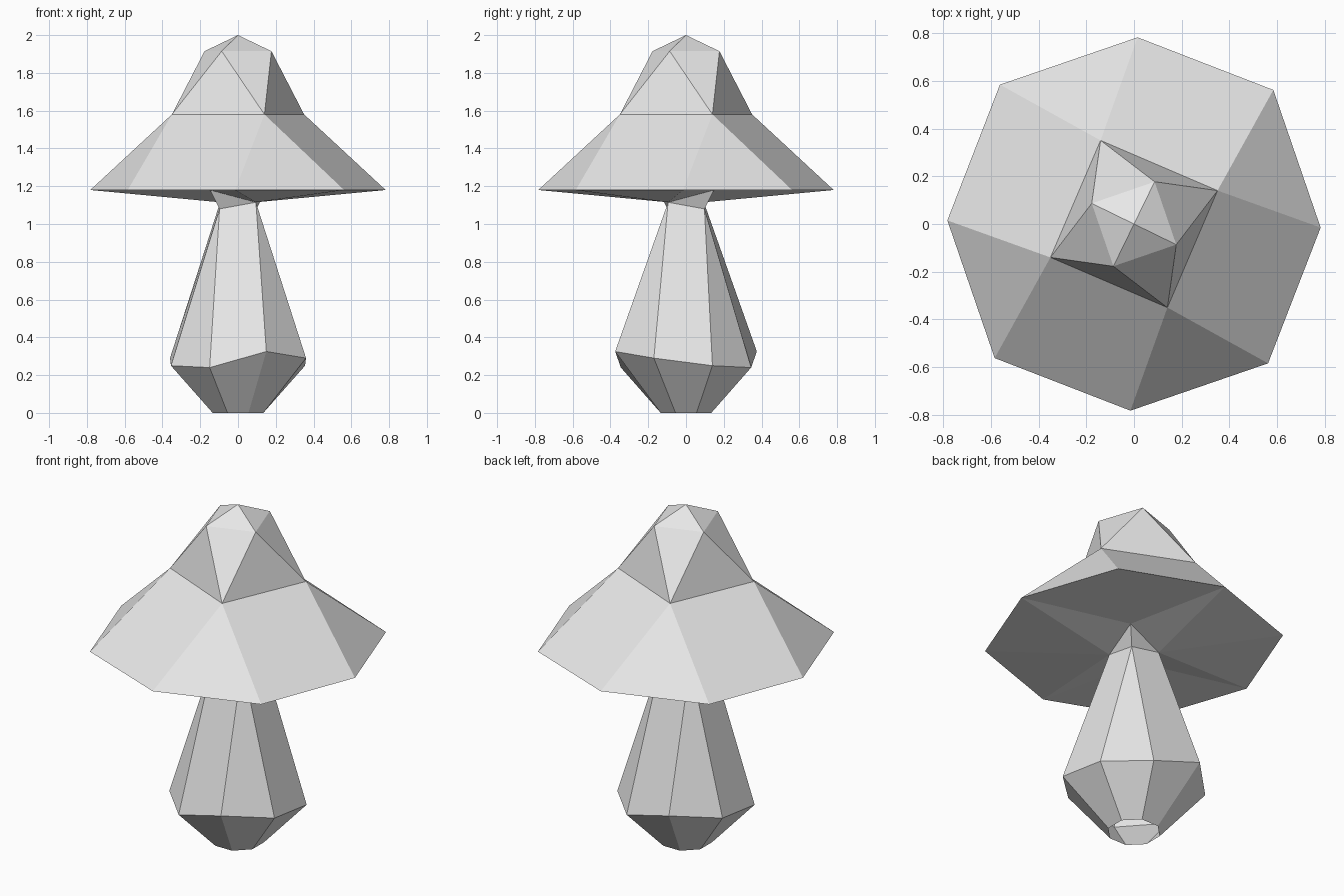
import bpy
import bmesh
from math import cos, sin, radians

cube = bpy.data.objects.get("Cube")
if cube:
    bpy.data.objects.remove(cube, do_unlink=True)

# Single pale material
pale = bpy.data.materials.new("pale_grey")
pale.use_nodes = True
COLOUR = (0.8, 0.8, 0.8, 1)
pale.diffuse_color = COLOUR
pale.node_tree.nodes["Principled BSDF"].inputs["Base Color"].default_value = COLOUR


def ring(bm, count, start, radii, heights):
    """Ring of vertices; radii and heights repeat around it."""
    verts = []
    for i in range(count):
        a = radians(start + 360 * i / count)
        r, z = radii[i % len(radii)], heights[i % len(heights)]
        verts.append(bm.verts.new((r * cos(a), r * sin(a), z)))
    return verts


def half_turn_ring(bm, points):
    """Ring from half its points, completed by a half turn about z."""
    turned = [(-x, -y, z) for x, y, z in points]
    return [bm.verts.new(p) for p in points + turned]


def finish(bm, name):
    mesh = bpy.data.meshes.new(name)
    bm.to_mesh(mesh)
    bm.free()
    mesh.materials.append(pale)
    obj = bpy.data.objects.new(name, mesh)
    bpy.context.collection.objects.link(obj)


# Points shared by the cap's underside and the stem's flared top
GILL_RADII, GILL_HEIGHTS = [0.21, 0.134], [1.18, 1.115]

# Cap: underside, wide brim, twisted crown and pointed tip
bm = bmesh.new()
gill = ring(bm, 4, 45, GILL_RADII, GILL_HEIGHTS)
rim = ring(bm, 8, -1.1, [0.782, 0.81], [1.18])
shoulder = ring(bm, 4, 21.8, [0.377], [1.58])
crown = ring(bm, 4, -26, [0.197], [1.915])
tip = bm.verts.new((0, 0, 2))
for j in range(4):
    n = (j + 1) % 4
    a, b, c = rim[2 * j], rim[2 * j + 1], rim[2 * n]
    # underside
    bm.faces.new((b, a, gill[j]))
    bm.faces.new((c, b, gill[j]))
    bm.faces.new((c, gill[j], gill[n]))
    # brim
    bm.faces.new((a, b, shoulder[j]))
    bm.faces.new((b, c, shoulder[n], shoulder[j]))
    # crown and tip
    bm.faces.new((shoulder[j], crown[n], crown[j]))
    bm.faces.new((shoulder[j], shoulder[n], crown[n]))
    bm.faces.new((crown[j], crown[n], tip))
finish(bm, "cap")

# Stem: open foot, uneven belly, narrow neck and two flares under the cap
bm = bmesh.new()
foot = ring(bm, 8, 202.5, [0.145], [0])
belly = half_turn_ring(bm, [(-0.355, -0.14, 0.25), (-0.15, -0.345, 0.24),
                            (0.15, -0.375, 0.325), (0.36, -0.17, 0.29)])
neck = ring(bm, 4, 225, [0.138, 0.134], [1.08, 1.115])
flare = ring(bm, 2, 225, GILL_RADII[:1], GILL_HEIGHTS[:1])
for i in range(8):
    n = (i + 1) % 8
    bm.faces.new((foot[i], foot[n], belly[n], belly[i]))
for j in range(4):
    n = (j + 1) % 4
    bm.faces.new((belly[2 * j], belly[2 * j + 1], neck[j]))
    bm.faces.new((belly[2 * j + 1], belly[2 * n], neck[n], neck[j]))
for j in range(2):
    low = neck[2 * j]
    bm.faces.new((low, neck[2 * j + 1], flare[j]))
    bm.faces.new((neck[2 * j - 1], low, flare[j]))
finish(bm, "stem")
